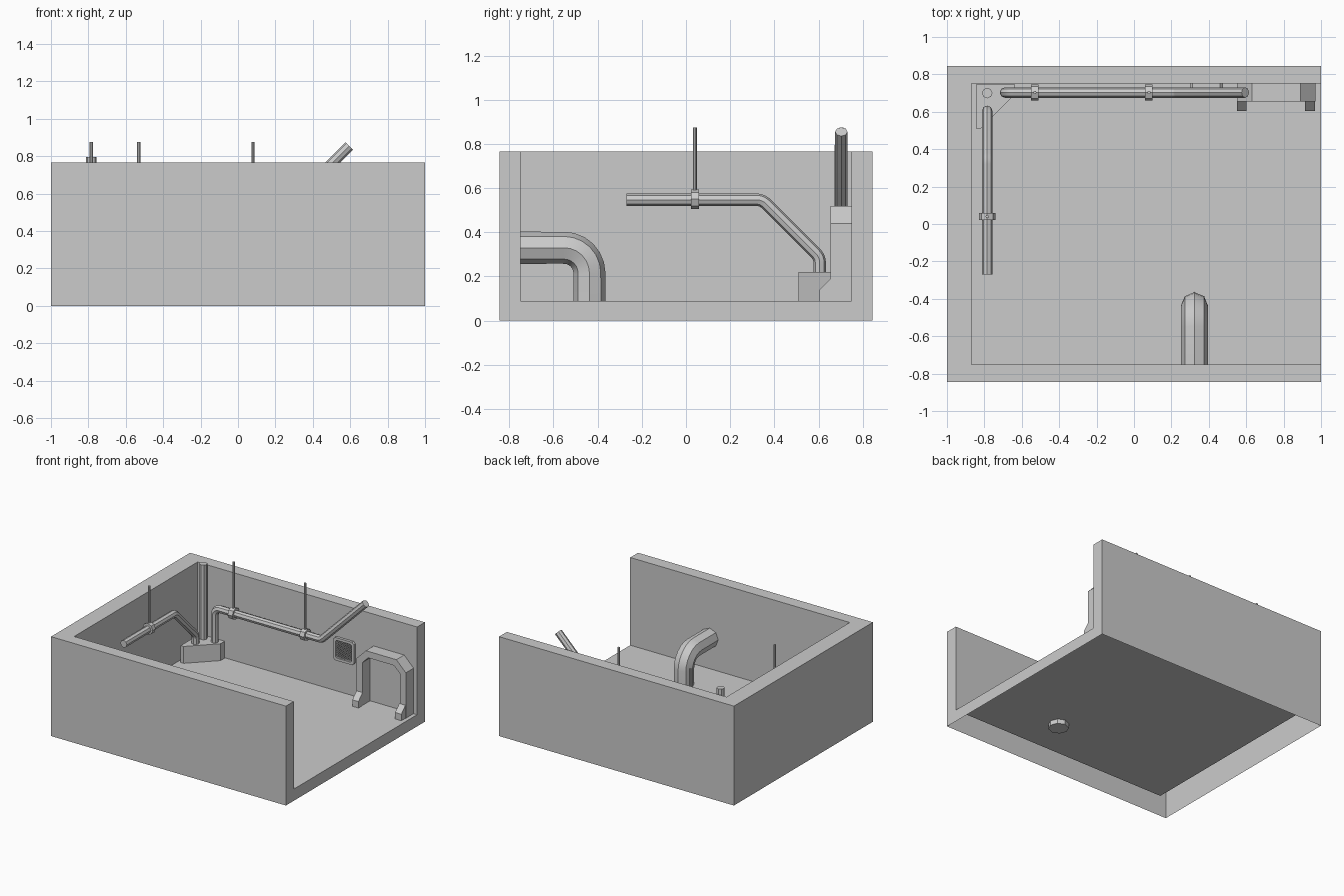
import bpy, bmesh, math
from mathutils import Vector

if "Cube" in bpy.data.objects:
    bpy.data.objects.remove(bpy.data.objects["Cube"])


def finish(name, bm, smooth=False):
    bmesh.ops.recalc_face_normals(bm, faces=bm.faces)
    me = bpy.data.meshes.new(name)
    bm.to_mesh(me)
    bm.free()
    ob = bpy.data.objects.new(name, me)
    bpy.context.collection.objects.link(ob)
    if smooth:
        bpy.ops.object.select_all(action='DESELECT')
        ob.select_set(True)
        bpy.context.view_layer.objects.active = ob
        bpy.ops.object.shade_smooth_by_angle(angle=math.radians(30))
    return ob


def prism(name, pts, offset):
    """Extrude a closed 3D outline along an offset."""
    bm = bmesh.new()
    f = bm.faces.new([bm.verts.new(p) for p in pts])
    ext = bmesh.ops.extrude_face_region(bm, geom=[f])['geom']
    vs = [v for v in ext if isinstance(v, bmesh.types.BMVert)]
    bmesh.ops.translate(bm, verts=vs, vec=offset)
    if not f.is_valid or len(bm.faces) < len(pts) + 2:
        bm.faces.new([v for v in bm.verts if v not in vs])
    return finish(name, bm)


def fillet(pts, r, seg=6):
    """Round the corners of a polyline with arcs of radius r."""
    pts = [Vector(p) for p in pts]
    out = [pts[0]]
    for a, p, b in zip(pts, pts[1:], pts[2:]):
        u, w = (a - p).normalized(), (b - p).normalized()
        half = u.angle(w) / 2
        c = p + (u + w).normalized() * (r / math.sin(half))
        d0, d1 = p + u * r / math.tan(half) - c, p + w * r / math.tan(half) - c
        ang = d0.angle(d1)
        for i in range(seg + 1):
            t = i / seg
            out.append(c + (d0 * math.sin((1 - t) * ang) + d1 * math.sin(t * ang)) / math.sin(ang))
    return out + [pts[-1]]


def pipe(name, path, r, plane, sides=8):
    """Sweep a round section along a path lying in the plane with that normal."""
    bm = bmesh.new()
    n, path, rings = Vector(plane), [Vector(p) for p in path], []
    for i, p in enumerate(path):
        t = Vector()
        if i > 0:
            t += (p - path[i - 1]).normalized()
        if i < len(path) - 1:
            t += (path[i + 1] - p).normalized()
        b = n.cross(t.normalized())
        rings.append([bm.verts.new(p + r * (n * math.cos(a) + b * math.sin(a)))
                      for a in (2 * math.pi * k / sides for k in range(sides))])
    for a, b in zip(rings, rings[1:]):
        for k in range(sides):
            j = (k + 1) % sides
            bm.faces.new((a[k], a[j], b[j], b[k]))
    bm.faces.new(rings[0])
    bm.faces.new(rings[-1])
    return finish(name, bm, True)


def frame(name, outer, inner, y0, y1):
    """Band between two matching closed x/z loops, y0 (front) to y1 (back)."""
    bm = bmesh.new()
    L = [[bm.verts.new((x, y, z)) for x, z in loop]
         for loop, y in ((outer, y0), (inner, y0), (inner, y1), (outer, y1))]
    n = len(outer)
    for i in range(4):
        a, b = L[i], L[(i + 1) % 4]
        for k in range(n):
            j = (k + 1) % n
            bm.faces.new((a[k], a[j], b[j], b[k]))
    return finish(name, bm)


# Room shell: three walls and a floor, open underneath and on the right
TOP, FLOOR = 0.765, 0.09
bm = bmesh.new()
outer = [(1, -.845), (-1, -.845), (-1, .845), (1, .845)]
inner = [(1, -.75), (-.87, -.75), (-.87, .75), (1, .75)]
ob_, ot, it, fl = [[bm.verts.new((x, y, z)) for x, y in loop]
                   for loop, z in ((outer, 0), (outer, TOP), (inner, TOP), (inner, FLOOR))]
for a, b in ((ob_, ot), (ot, it), (it, fl)):
    for k in range(3):
        bm.faces.new((a[k], a[k + 1], b[k + 1], b[k]))
bm.faces.new(fl)
bm.faces.new((ob_[0], ob_[3], ot[3], it[3], fl[3], fl[0], it[0], ot[0]))
finish("room_shell", bm)

# Corner tank with riser
prism("corner_tank", [(x, y, FLOOR) for x, y in
      ((-.845, .745), (-.635, .745), (-.635, .695), (-.82, .51), (-.845, .51))], (0, 0, .13))
pipe("riser_pipe", [(-.785, .7, .21), (-.785, .7, .795)], .028, (1, 0, 0))

# Pipes
pipe("left_wall_pipe", fillet([(-.785, -.27, .547), (-.785, .345, .547),
     (-.785, .605, .287), (-.785, .605, .21)], .06), .028, (1, 0, 0))
pipe("back_wall_pipe", fillet([(-.69, .703, .21), (-.69, .703, .48),
     (.22, .703, .48), (.595, .703, .855)], .05), .028, (0, 1, 0))
pipe("large_elbow_pipe", fillet([(.323, -.76, .33), (.323, -.437, .33),
     (.323, -.437, .055)], .115), .0725, (1, 0, 0))

# Clamps and hanger rods
for i, (c, ax) in enumerate((((-.785, .04, .55), 'Y'), ((-.53, .703, .48), 'X'), ((.08, .703, .48), 'X'))):
    c = Vector(c)
    d = Vector((0, .018, 0)) if ax == 'Y' else Vector((.02, 0, 0))
    pipe(f"clamp_{i}", [c - d, c + d], .044, (0, 0, 1))
    pipe(f"hanger_rod_{i}", [c + Vector((0, 0, .04)), (c.x, c.y, .875)], .009, (1, 0, 0))

# Arch frame: legs and chamfered top, open at the bottom
X0, X1 = .55, .97
arch_o = [(X0, .09), (X0, .44), (.63, .52), (.89, .52), (X1, .44), (X1, .09)]
arch_i = [(X1 - .05, .09), (X1 - .05, .42), (.87, .47), (.65, .47), (X0 + .05, .42), (X0 + .05, .09)]
bm = bmesh.new()
fr = [bm.verts.new((x, .655, z)) for x, z in arch_o + arch_i]
bk = [bm.verts.new((x, .75, z)) for x, z in arch_o + arch_i]
for k in range(12):
    j = (k + 1) % 12
    bm.faces.new((fr[k], fr[j], bk[j], bk[k]))
for k in range(5):
    for v in (fr, bk):
        bm.faces.new((v[k], v[k + 1], v[10 - k], v[11 - k]))
finish("arch_frame", bm)
for name, x in (("arch_foot_left", X0), ("arch_foot_right", X1 - .055)):
    prism(name, [(x, .655, .09), (x, .605, .09), (x, .605, .14), (x, .655, .19)], (.052, 0, 0))


# Wall vent: chamfered frame with a diamond mesh
def octo(cx, cz, h, c):
    return [(cx + sx * a, cz + sz * b) for sx, sz, a, b in (
        (-1, -1, h, h - c), (-1, 1, h, h - c), (-1, 1, h - c, h), (1, 1, h - c, h),
        (1, 1, h, h - c), (1, -1, h, h - c), (1, -1, h - c, h), (-1, -1, h - c, h))]


frame("vent_frame", octo(.387, .422, .088, .015), octo(.387, .422, .068, .008), .73, .75)
bm = bmesh.new()
bmesh.ops.create_grid(bm, x_segments=8, y_segments=8, size=.068)
cross = [e for e in bm.edges if not e.is_boundary]
bmesh.ops.poke(bm, faces=bm.faces)
bmesh.ops.dissolve_edges(bm, edges=cross, use_verts=False)
vent = finish("vent_mesh", bm)
vent.location = (.387, .742, .422)
vent.rotation_euler = (math.pi / 2, 0, 0)
w = vent.modifiers.new("wires", 'WIREFRAME')
w.thickness = .004
